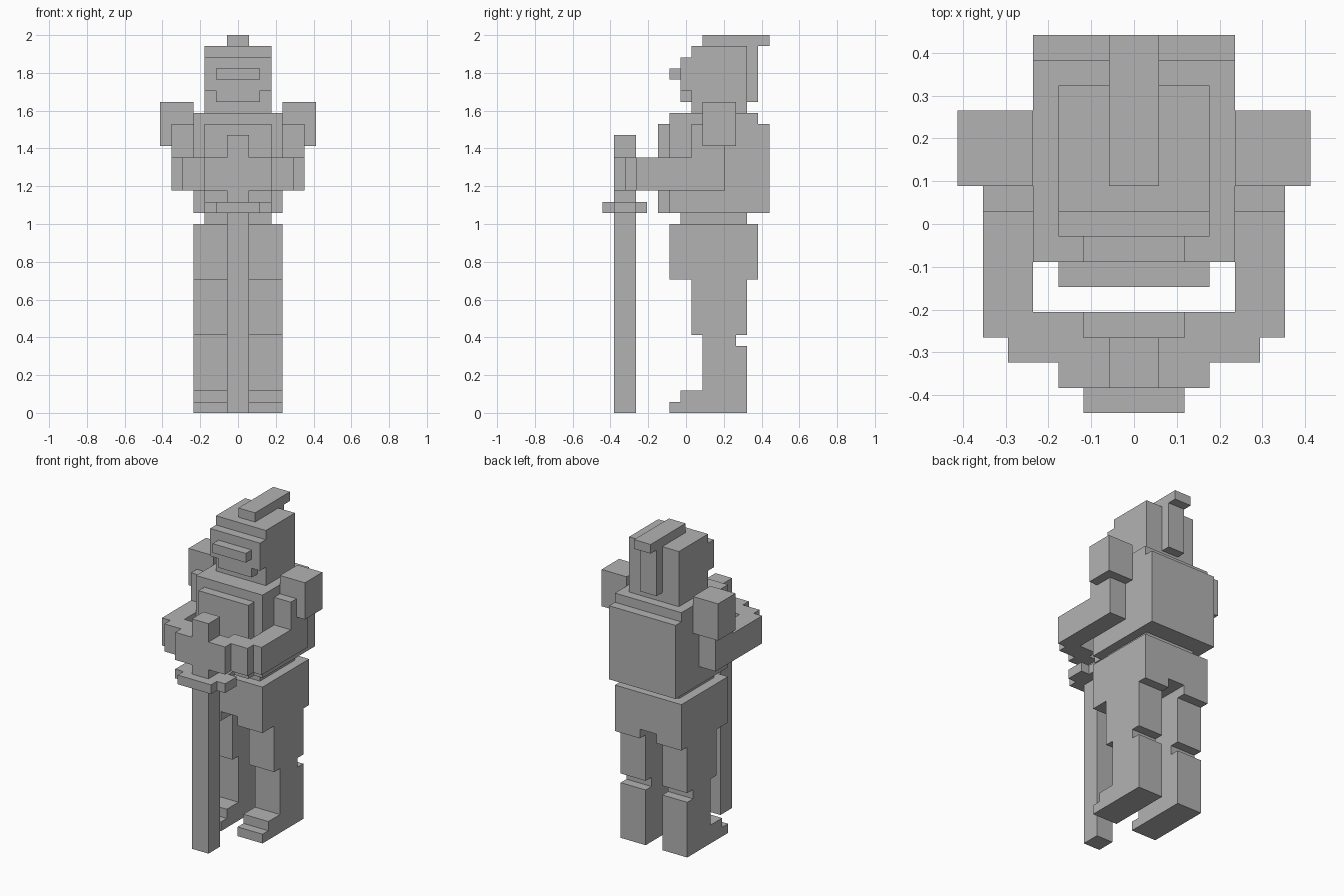
import bpy
import bmesh
from mathutils import Vector

U = 2 / 34  # size of one block

if "Cube" in bpy.data.objects:
    bpy.data.objects.remove(bpy.data.objects["Cube"], do_unlink=True)

stone = bpy.data.materials.new("stone grey")
stone.use_nodes = True
GREY = (0.45, 0.45, 0.45, 1)
stone.diffuse_color = GREY
stone.node_tree.nodes["Principled BSDF"].inputs["Base Color"].default_value = GREY


def part(name, *boxes):
    """One flat-shaded object made of boxes given as (x range, y range, z range) in blocks."""
    bm = bmesh.new()
    for box in boxes:
        lo, hi = (Vector(c) * U for c in zip(*box))
        verts = bmesh.ops.create_cube(bm, size=1)["verts"]
        bmesh.ops.scale(bm, vec=hi - lo, verts=verts)
        bmesh.ops.translate(bm, vec=(lo + hi) / 2, verts=verts)
    mesh = bpy.data.meshes.new(name)
    bm.to_mesh(mesh)
    bm.free()
    mesh.materials.append(stone)
    obj = bpy.data.objects.new(name, mesh)
    bpy.context.collection.objects.link(obj)


def mid(half, y, z):
    """A box centred on x = 0."""
    return ((-half, half), y, z)


def pair(name, *boxes):
    """A left part and its mirrored right part."""
    part("left_" + name, *boxes)
    part("right_" + name, *[((-x[1], -x[0]), y, z) for x, y, z in boxes])


# Legs and feet
LEG = (1, 4)
pair("thigh", (LEG, (.5, 5.5), (7, 12)))
pair("shin", (LEG, (1.5, 5.5), (0, 6)), (LEG, (1.5, 4.5), (6, 7)))
pair("foot", (LEG, (-1.5, 1.5), (0, 1)), (LEG, (-.5, 1.5), (1, 2)))

# Hips with a notch between the legs, and waist
part("hips", mid(4, (-1.5, 6.5), (13, 17)),
     (LEG, (-1.5, 6.5), (12, 13)), ((-4, -1), (-1.5, 6.5), (12, 13)))
part("waist", mid(3, (-.5, 5.5), (17, 18)))

# Torso
part("torso", mid(4, (-1.5, 6.5), (18, 27)))
part("chest_plate", mid(3, (-2.5, -1.5), (18, 26)))
part("back_plate", mid(4, (6.5, 7.5), (18, 26)))

# Arms, bent forward to meet at the sword
ARM, GRIP = (4, 6), (20, 23)
pair("shoulder_pad", ((4, 7), (1.5, 4.5), (24, 28)))
pair("upper_arm", (ARM, (.5, 3.5), (20, 26)))
pair("forearm", (ARM, (-4.5, .5), GRIP))
pair("wrist", ((2, 5), (-5.5, -4.5), GRIP), ((2, 4), (-4.5, -3.5), GRIP))
part("hands", mid(3, (-6.5, -4.5), GRIP))

# Sword, point down
part("sword_blade", mid(1, (-6.5, -4.5), (0, 18)))
part("sword_guard", mid(3, (-6.5, -4.5), (18, 19)), mid(2, (-7.5, -3.5), (18, 19)))
part("sword_handle", mid(1, (-6.5, -4.5), (19, 25)))

# Helmeted head
part("head", mid(3, (.5, 5.5), (27, 33)))
part("face_plate", mid(3, (-.5, .5), (29, 32)), mid(2, (-.5, .5), (28, 29)))
part("visor", mid(2, (-1.5, -.5), (30, 31)))
part("helmet_crest", mid(1, (1.5, 7.5), (33, 34)))
part("helmet_back_ridge", mid(1, (5.5, 6.5), (28, 33)))
